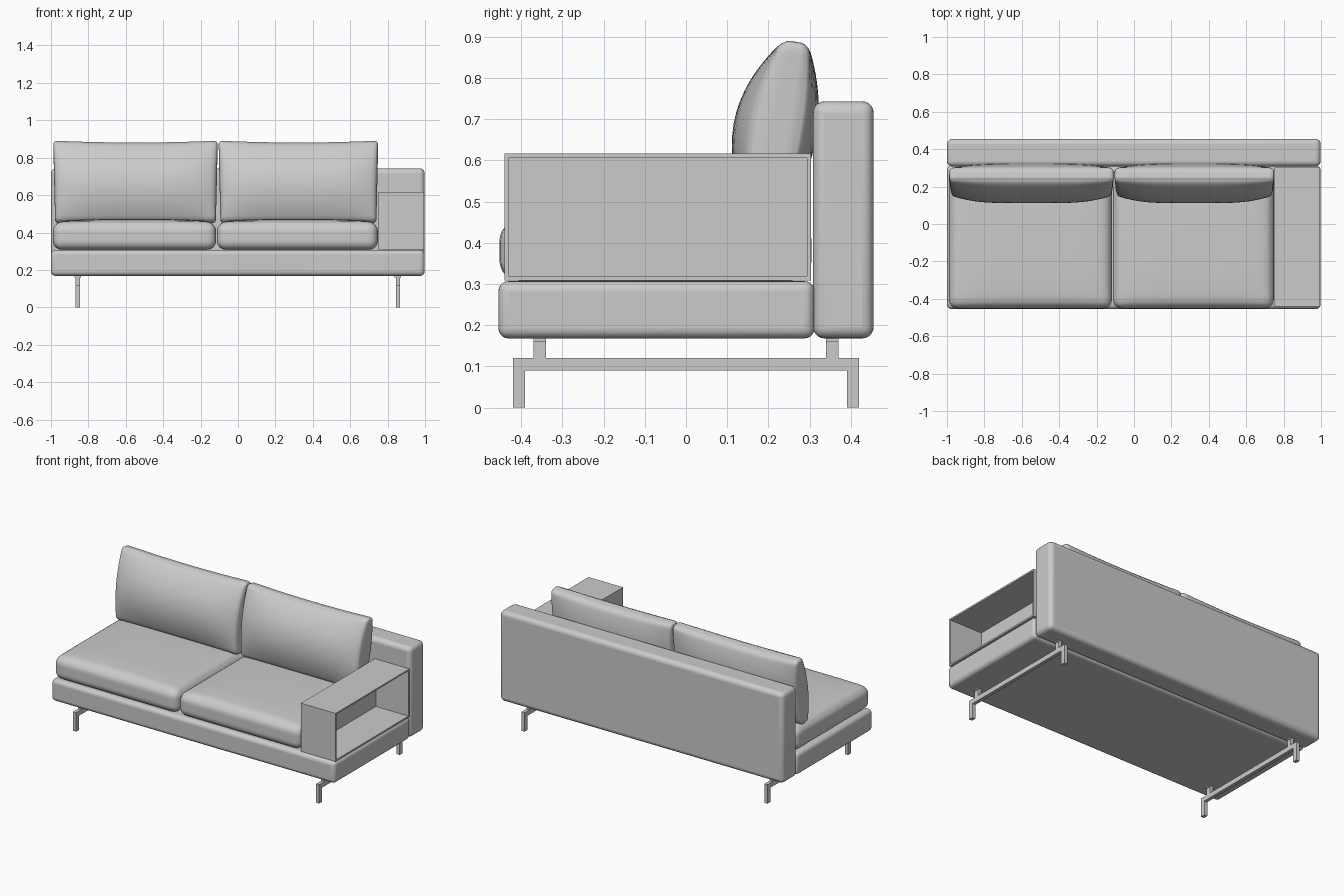
import bpy, bmesh
from math import sin, pi, radians
from mathutils import Vector

if "Cube" in bpy.data.objects:
    bpy.data.objects.remove(bpy.data.objects["Cube"])


def finish(bm, name, angle=35, bevel=0.0, segments=5):
    bmesh.ops.recalc_face_normals(bm, faces=bm.faces)
    me = bpy.data.meshes.new(name)
    bm.to_mesh(me)
    bm.free()
    ob = bpy.data.objects.new(name, me)
    bpy.context.collection.objects.link(ob)
    if bevel:
        mod = ob.modifiers.new("rounded_edges", 'BEVEL')
        mod.width, mod.segments = bevel, segments
    bpy.ops.object.select_all(action='DESELECT')
    ob.select_set(True)
    bpy.context.view_layer.objects.active = ob
    bpy.ops.object.shade_smooth_by_angle(angle=radians(angle))
    return ob


def box_mesh(lo, hi):
    lo, hi = Vector(lo), Vector(hi)
    bm = bmesh.new()
    bmesh.ops.create_cube(bm, size=1)
    for v in bm.verts:
        v.co = (lo + hi) / 2 + v.co * (hi - lo)
    return bm


def cushion(name, half, radius, shape):
    """Rounded box whose points are puffed by shape(p, u, v, w)."""
    bm = bmesh.new()
    bmesh.ops.create_cube(bm, size=2)
    bmesh.ops.subdivide_edges(bm, edges=bm.edges[:], cuts=23, use_grid_fill=True)
    for vert in bm.verts:
        # crowd the grid towards the edges, then round them
        n = [sin(pi / 2 * c) for c in vert.co]
        p = Vector([c * h for c, h in zip(n, half)])
        core = Vector([max(-(h - radius), min(h - radius, c)) for c, h in zip(p, half)])
        d = p - core
        if d.length > 1e-6:
            p = core + d.normalized() * radius
        vert.co = shape(p, *n)
    return finish(bm, name, 60)


# Upholstered base and backrest
finish(box_mesh((-1, -0.455, 0.168), (0.998, 0.312, 0.307)), "base", 40, 0.025)
finish(box_mesh((-1, 0.308, 0.168), (0.998, 0.455, 0.743)), "backrest", 40, 0.028)

# Open shelf armrest, hollowed from the right side
bm = box_mesh((0.752, -0.44, 0.309), (0.995, 0.303, 0.616))
side = max(bm.faces, key=lambda f: f.calc_center_median().x)
bmesh.ops.inset_region(bm, faces=[side], thickness=0.014)
out = bmesh.ops.extrude_face_region(bm, geom=[side])
bmesh.ops.translate(bm, vec=(-0.229, 0, 0),
                    verts=[g for g in out["geom"] if isinstance(g, bmesh.types.BMVert)])
if side.is_valid:
    bmesh.ops.delete(bm, geom=[side], context='FACES')
finish(bm, "shelf_armrest", 20)


# Seat cushions: flat below, slightly crowned above
def seat_shape(p, u, v, w):
    if w > 0:
        p.z += w * 0.017 * (1 - u ** 4) * (1 - v ** 4)
    return p


for side_name, x0, x1 in (("left", -0.99, -0.117), ("right", -0.113, 0.748)):
    ob = cushion("seat_cushion_" + side_name, ((x1 - x0) / 2, 0.378, 0.074), 0.05, seat_shape)
    ob.location = ((x0 + x1) / 2, -0.074, 0.381)


# Back cushions: thin border, strong belly, leaning on the backrest
def back_shape(p, u, v, w):
    puff = (1 - v * v) * (1 - 0.6 * u ** 4)
    p.z += w * puff * (0.08 if w > 0 else 0.055)
    p.x *= 1 - 0.012 * (1 - v)
    p.y -= 0.01 * (1 - u * u) * max(v, 0)
    return p


for side_name, x0, x1 in (("left", -0.988, -0.108), ("right", -0.104, 0.75)):
    ob = cushion("back_cushion_" + side_name, ((x1 - x0) / 2, 0.222, 0.034), 0.022, back_shape)
    ob.location = ((x0 + x1) / 2, 0.228, 0.67)
    ob.rotation_euler.x = radians(80)

# Leg frames: two feet, a rail and two posts in one outline
half_outline = [(0.39, 0.09), (0.39, 0), (0.42, 0), (0.42, 0.12), (0.37, 0.12),
                (0.37, 0.172), (0.34, 0.172), (0.34, 0.12)]
outline = half_outline + [(-y, z) for y, z in reversed(half_outline)]
for side_name, x in (("left", -0.857), ("right", 0.855)):
    bm = bmesh.new()
    face = bm.faces.new([bm.verts.new((x - 0.011, y, z)) for y, z in outline])
    out = bmesh.ops.extrude_face_region(bm, geom=[face])
    bmesh.ops.translate(bm, vec=(0.022, 0, 0),
                        verts=[g for g in out["geom"] if isinstance(g, bmesh.types.BMVert)])
    finish(bm, "leg_frame_" + side_name, 20)
    # mounting plates under the base
    for end_name, y in (("front", -0.355), ("rear", 0.355)):
        finish(box_mesh((x - 0.017, y - 0.015, 0.16), (x + 0.017, y + 0.015, 0.17)),
               f"mounting_plate_{side_name}_{end_name}", 20)
